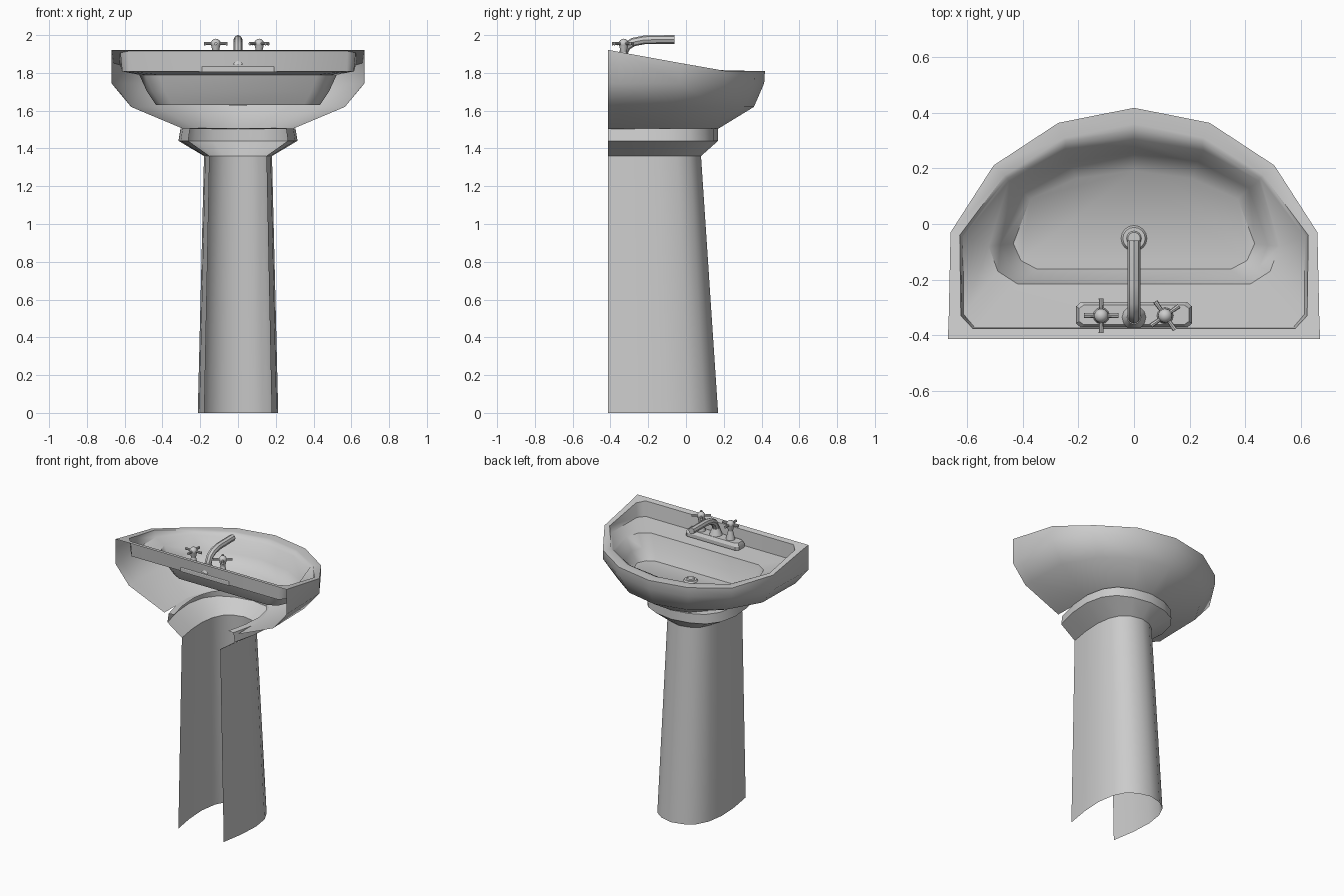
import bpy, bmesh, math
from mathutils import Matrix, Vector

cube = bpy.data.objects.get("Cube")
if cube:
    bpy.data.objects.remove(cube, do_unlink=True)

BACK = -0.414


def material(name, value):
    mat = bpy.data.materials.new(name)
    mat.use_nodes = True
    colour = (value, value, value, 1)
    mat.diffuse_color = colour
    mat.node_tree.nodes["Principled BSDF"].inputs["Base Color"].default_value = colour
    return mat


ceramic = material("light grey ceramic", 0.6)


def finish(bm, name, angle):
    mesh = bpy.data.meshes.new(name)
    bm.to_mesh(mesh)
    bm.free()
    obj = bpy.data.objects.new(name, mesh)
    bpy.context.collection.objects.link(obj)
    mesh.materials.append(ceramic)
    bpy.ops.object.select_all(action='DESELECT')
    obj.select_set(True)
    bpy.context.view_layer.objects.active = obj
    bpy.ops.object.shade_smooth_by_angle(angle=math.radians(angle))
    return obj


def ring(half, z, sx=1, sy=1):
    """Mirror a half outline, scaled away from the open back."""
    pts = [(-x, y) for x, y in reversed(half[1:])] + half
    height = z if callable(z) else lambda y: z
    return [Vector((x * sx, BACK + (y - BACK) * sy, height(y))) for x, y in pts]


def loft(bm, rings, closed=False, cap=False):
    rows = [[bm.verts.new(p) for p in r] for r in rings]
    n = len(rows[0])
    for low, up in zip(rows, rows[1:]):
        for j in range(n if closed else n - 1):
            k = (j + 1) % n
            bm.faces.new((low[j], up[j], up[k], low[k]))
    if cap:
        bm.faces.new(reversed(rows[-1]))


# Pedestal column, open at the back
column = [(0, .17), (.09, .147), (.155, .1), (.195, .02), (.213, -.1), (.205, -.25), (.178, BACK)]
bm = bmesh.new()
loft(bm, [ring(column, 0), ring(column, 1.36, .845, .845)])
finish(bm, "pedestal", 40)

# Flared collar under the bowl
bm = bmesh.new()
loft(bm, [ring(column, 1.36, .845, .845), ring(column, 1.44, 1.48, 1),
          ring(column, 1.505, 1.43, 1), ring(column, 1.507, 1.2, .9)])
finish(bm, "collar", 30)

# Bowl shell, raised rim, deck and basin
outline = [(0, .418), (.272, .364), (.505, .211), (.66, -.03), (.667, -.35), (.67, BACK)]
lip = [(0, .36), (.25, .31), (.465, .175), (.627, -.04), (.623, -.33), (.58, -.376)]
deck = [(0, .34), (.245, .295), (.455, .165), (.615, -.045), (.613, -.325), (.575, -.37)]
basin = [(0, .305), (.25, .265), (.45, .155), (.523, -.08), (.49, -.17), (.42, -.215)]


def rim_height(y):
    return 1.81 + max(0, .2 - y) / .614 * .112


bm = bmesh.new()
top = ring(outline, rim_height)
loft(bm, [ring(outline, 1.503, .43, .70), ring(outline, 1.62, .845, .93),
          ring(outline, 1.745, 1, .995), top])
loft(bm, [top, ring(lip, rim_height), ring(deck, 1.808), ring(basin, 1.79),
          ring([(x * .92, -.05 + (y + .05) * .87) for x, y in basin], 1.7),
          ring([(x * .83, -.05 + (y + .05) * .68) for x, y in basin], 1.63)], True, True)
bmesh.ops.remove_doubles(bm, verts=bm.verts, dist=.0005)
finish(bm, "basin", 55)


def cone(bm, r1, r2, start, end, sides=12):
    start, end = Vector(start), Vector(end)
    axis = end - start
    turn = axis.to_track_quat('Z', 'Y').to_matrix().to_4x4()
    bmesh.ops.create_cone(bm, cap_ends=True, segments=sides, radius1=r1, radius2=r2,
                          depth=axis.length,
                          matrix=Matrix.Translation((start + end) / 2) @ turn)


# Drain ring and plug
bm = bmesh.new()
cone(bm, .048, .04, (0, -.052, 1.628), (0, -.052, 1.64), 16)
cone(bm, .028, .022, (0, -.052, 1.638), (0, -.052, 1.647), 16)
finish(bm, "drain", 30)

# Tap base plate with sloping edges
bm = bmesh.new()
plate = [(0, -.28), (.19, -.28), (.208, -.296), (.208, -.358), (.19, -.374), (0, -.374)]
full = plate + [(-x, y) for x, y in plate[4:0:-1]]
loft(bm, [[Vector((x * s, -.327 + (y + .327) * t, z)) for x, y in full]
          for s, t, z in ((1, 1, 1.805), (1, 1, 1.83), (.95, .75, 1.85))], True, True)
finish(bm, "tap_plate", 30)

# Tap handles: post, hub and four tapered spokes
for name, x, spin in (("right_tap", -.118, 0), ("left_tap", .112, 35)):
    bm = bmesh.new()
    y, z = -.33, 1.955
    cone(bm, .032, .016, (x, y, 1.84), (x, y, 1.91))
    cone(bm, .016, .024, (x, y, 1.91), (x, y, 1.945))
    bmesh.ops.create_uvsphere(bm, u_segments=12, v_segments=8, radius=.026,
                              matrix=Matrix.Translation((x, y, z)))
    for i in range(4):
        a = math.radians(spin + i * 90)
        tip = (x + .062 * math.cos(a), y + .062 * math.sin(a), z)
        cone(bm, .006, .009, (x, y, z), tip, 8)
    finish(bm, name, 40)

# Spout: swept tube with a flared foot
curve = bpy.data.curves.new("spout_path", 'CURVE')
curve.dimensions = '3D'
curve.bevel_depth = .023
curve.bevel_resolution = 2
curve.use_fill_caps = True
spline = curve.splines.new('POLY')
path = [(-.338, 1.84), (-.335, 1.9), (-.315, 1.94), (-.28, 1.963), (-.22, 1.975), (-.06, 1.977)]
spline.points.add(len(path) - 1)
for point, (y, z) in zip(spline.points, path):
    point.co = (0, y, z, 1)
holder = bpy.data.objects.new("spout_path", curve)
bpy.context.collection.objects.link(holder)
bm = bmesh.new()
bm.from_mesh(holder.to_mesh())
bpy.data.objects.remove(holder, do_unlink=True)
cone(bm, .045, .025, (0, -.336, 1.845), (0, -.336, 1.895))
finish(bm, "spout", 40)
